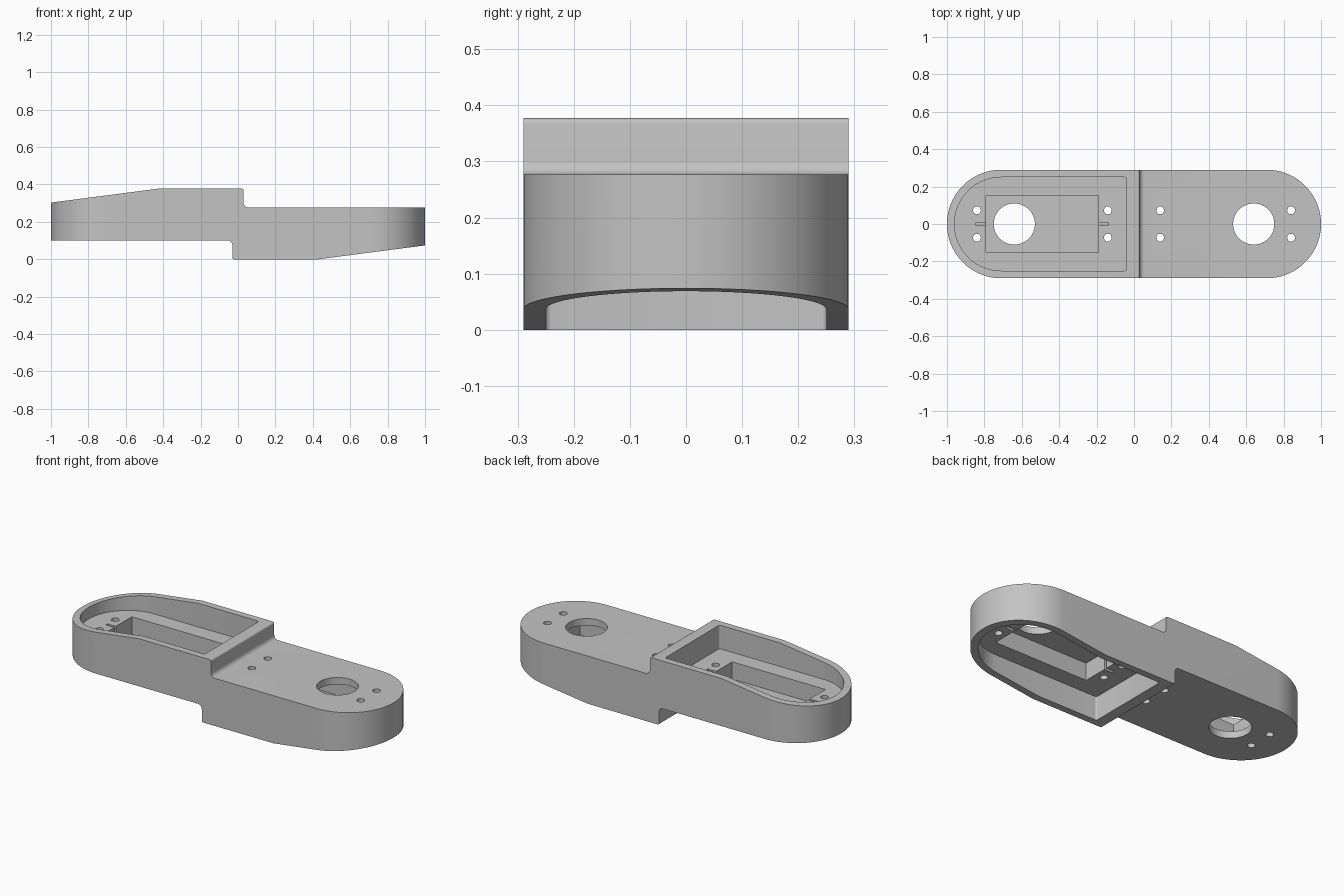
import bpy, bmesh
from math import cos, sin, pi, radians
from mathutils import Matrix, Vector

if "Cube" in bpy.data.objects:
    bpy.data.objects.remove(bpy.data.objects["Cube"])

H = 0.377      # total height
R = 0.29       # half width and end radius
CX = 1 - R     # centre of each rounded end

# Half turn about the y axis through the middle: swaps the two halves
MID = Matrix.Translation((0, 0, H / 2))
TURN = MID @ Matrix.Rotation(pi, 4, 'Y') @ MID.inverted()


def arc(cx, cy, r, start, end, n):
    angles = [radians(start + (end - start) * i / n) for i in range(n + 1)]
    return [(cx + r * cos(a), cy + r * sin(a)) for a in angles]


def prism(name, outline, low, high, along_y=False):
    """Extrude a closed outline between two levels."""
    bm = bmesh.new()
    place = (lambda a, b: (a, low, b)) if along_y else (lambda a, b: (a, b, low))
    face = bm.faces.new([bm.verts.new(place(a, b)) for a, b in outline])
    new = bmesh.ops.extrude_face_region(bm, geom=[face])["geom"]
    shift = Vector((0, high - low, 0) if along_y else (0, 0, high - low))
    bmesh.ops.translate(bm, vec=shift,
                        verts=[v for v in new if isinstance(v, bmesh.types.BMVert)])
    bmesh.ops.recalc_face_normals(bm, faces=bm.faces)
    mesh = bpy.data.meshes.new(name)
    bm.to_mesh(mesh)
    bm.free()
    obj = bpy.data.objects.new(name, mesh)
    bpy.context.collection.objects.link(obj)
    return obj


def combine(target, cutter, operation):
    """Apply a boolean and remove the cutter."""
    cutter.hide_render = True
    mod = target.modifiers.new("cut", 'BOOLEAN')
    mod.operation, mod.solver, mod.object = operation, 'EXACT', cutter
    bpy.context.view_layer.objects.active = target
    bpy.ops.object.modifier_apply(modifier=mod.name)
    bpy.data.objects.remove(cutter)


def rect(x0, x1, half):
    return [(x0, -half), (x1, -half), (x1, half), (x0, half)]


# Stepped side profile, upper run then the same run turned over
upper = [(1, 0.277)]
upper += arc(0.055, 0.302, 0.025, 270, 180, 6)
upper += arc(0.02, 0.367, 0.01, 0, 90, 4)
upper += [(-0.43, H), (-1, 0.303)]
body = prism("link_body", upper + [(-x, H - z) for x, z in upper], -R, R, True)

# Round both ends in plan
plan = arc(CX, 0, R, -90, 90, 48) + arc(-CX, 0, R, 90, 270, 48)
combine(body, prism("plan_cutter", plan, -0.5, 1), 'INTERSECT')

# Recess with one round end and two slightly eased corners
recess = arc(-CX, 0, 0.25, 90, 270, 48)
recess += arc(-0.05, -0.24, 0.01, 270, 360, 4) + arc(-0.05, 0.24, 0.01, 0, 90, 4)

FLOOR, DEEP = 0.24, 0.14
cuts = [
    ("recess", recess, FLOOR, 0.6),
    ("deep_pocket", rect(-0.79, -0.19, 0.153), DEEP, 0.5),
    ("slot_outer", rect(-0.845, -0.78, 0.008), 0.18, 0.5),
    ("slot_inner", rect(-0.2, -0.135, 0.008), 0.18, 0.5),
    ("shaft_hole", arc(-0.64, 0, 0.11, 0, 352.5, 47), -0.1, 0.2),
]
for x in (-0.84, -0.14):
    for y in (-0.073, 0.073):
        cuts.append(("screw_hole", arc(x, y, 0.021, 0, 345, 23), -0.1, 0.5))

# Cut the left half from above and the right half from below
for turned in (False, True):
    for cut in cuts:
        cutter = prism(*cut)
        if turned:
            cutter.data.transform(TURN)
        combine(body, cutter, 'DIFFERENCE')

# Single grey material
grey = bpy.data.materials.new("plain_grey")
grey.use_nodes = True
colour = (0.55, 0.55, 0.55, 1)
grey.diffuse_color = colour
grey.node_tree.nodes["Principled BSDF"].inputs["Base Color"].default_value = colour
body.data.materials.clear()
body.data.materials.append(grey)

bpy.ops.object.select_all(action='DESELECT')
body.select_set(True)
bpy.context.view_layer.objects.active = body
bpy.ops.object.shade_smooth_by_angle(angle=radians(30))
